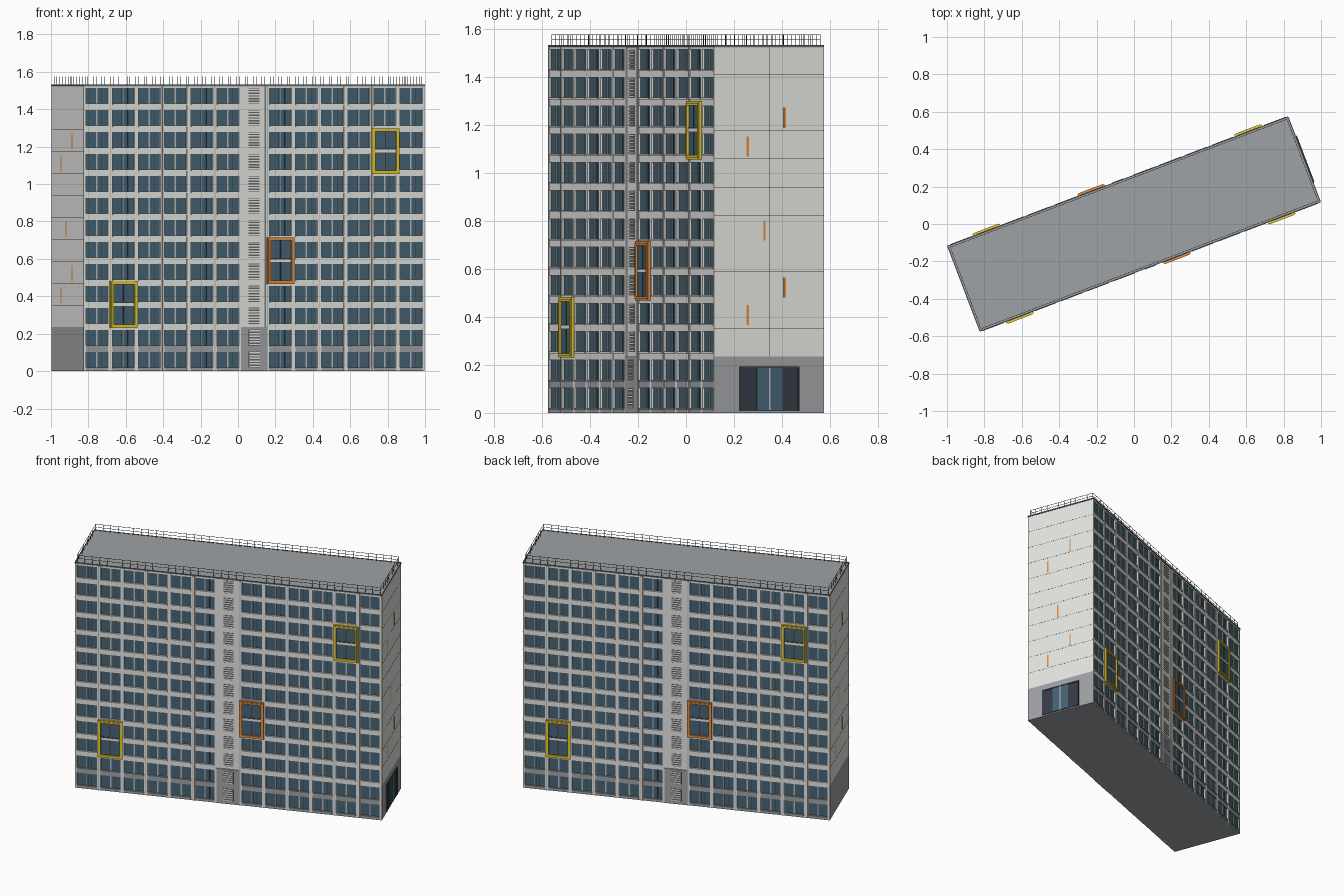
import bpy, bmesh, math
from mathutils import Matrix

if "Cube" in bpy.data.objects:
    bpy.data.objects.remove(bpy.data.objects["Cube"])

L, W, H = 1.946, 0.486, 1.53        # length, depth, height of the block
COLS, FLOORS, FH = 13, 13, 0.1175
CW = L / COLS
BASE_TOP = 2 * FH
ANGLE = math.radians(20.8)
FRONT = -W / 2                      # facade outer plane
WALL = FRONT + 0.012                # recessed wall plane
END = L / 2
TOP = H - 0.008


def material(name, rgb):
    m = bpy.data.materials.new(name)
    m.diffuse_color = (*rgb, 1)
    m.use_nodes = True
    m.node_tree.nodes["Principled BSDF"].inputs["Base Color"].default_value = m.diffuse_color
    return m


LIGHT = material("light concrete", (0.79, 0.785, 0.76))
GREY = material("base grey", (0.345, 0.36, 0.375))
GLASS = material("blue glass", (0.06, 0.125, 0.175))
DARK = material("dark metal", (0.045, 0.048, 0.052))
STEEL = material("grey steel", (0.13, 0.135, 0.14))
NAVY = material("dark slate", (0.035, 0.042, 0.06))
YELLOW = material("yellow", (0.85, 0.64, 0.025))
ORANGE = material("orange", (0.85, 0.29, 0.05))
TRIM = material("window trim", (0.48, 0.50, 0.51))


def build(name, mat, boxes, both=True, turned=False):
    """Join boxes (x0,x1,y0,y1,z0,z1); repeat on the opposite side; turn the block."""
    bm = bmesh.new()
    for x0, x1, y0, y1, z0, z1 in boxes:
        for turn in ((0, math.pi) if both else (0,)):
            m = (Matrix.Rotation(ANGLE + turn, 4, 'Z')
                 @ Matrix.Translation(((x0 + x1) / 2, (y0 + y1) / 2, (z0 + z1) / 2))
                 @ Matrix.Diagonal((x1 - x0, y1 - y0, z1 - z0, 1)))
            bmesh.ops.create_cube(bm, size=1, matrix=m)
    me = bpy.data.meshes.new(name)
    bm.to_mesh(me)
    bm.free()
    me.materials.append(mat)
    ob = bpy.data.objects.new(name, me)
    bpy.context.collection.objects.link(ob)
    return ob


def col_x(c):
    return -L / 2 + (c + 0.5) * CW


# Main volumes
build("base_block", GREY, [(-END, END, WALL, -WALL, 0, BASE_TOP)], False)
build("upper_block", LIGHT, [(-END, END, WALL, -WALL, BASE_TOP, TOP)], False)
build("roof", GREY, [(-END, END, FRONT, -FRONT, TOP, H)], False)
build("roof_edge", STEEL,
      [(-END, END, FRONT - 0.003, FRONT + 0.003, H - 0.006, H + 0.002),
       (END - 0.003, END + 0.003, FRONT, -FRONT, H - 0.006, H + 0.002)])

# Windows, sills and mullions
WH = 0.083
glass, mullions, joints, sills, reveals = [], [], [], [], []
for c in range(COLS):
    if c == COLS // 2:
        continue
    x = col_x(c)
    reveals.append((x - CW / 2, x + CW / 2, WALL - 0.002, WALL, 0, TOP))
    for k in range(FLOORS):
        z = k * FH + 0.02
        glass.append((x - 0.061, x + 0.061, WALL - 0.005, WALL, z, z + WH))
        mullions.append((x - 0.004, x + 0.004, WALL - 0.008, WALL, z, z + WH))
        joints.append((x + 0.028, x + 0.030, WALL - 0.006, WALL, z, z + WH))
        sills.append((x - 0.062, x + 0.062, FRONT - 0.005, FRONT, z - 0.007, z))
build("window_reveals", LIGHT, reveals)
build("window_glass", GLASS, glass)
build("window_mullions", TRIM, mullions)
build("window_sash_lines", DARK, joints)
build("window_sills", LIGHT, [s for s in sills if s[4] > 0.14])
build("base_window_sills", GREY, [s for s in sills if s[4] <= 0.14])

# Floor bands, left and right of the stair bay
half = CW / 2


def bands(ks):
    out = []
    for k in ks:
        z0, z1 = max(0, k * FH - FH + 0.02 + WH), min(TOP, k * FH + 0.02)
        out += [(-END, -half, FRONT, WALL, z0, z1), (half, END, FRONT, WALL, z0, z1)]
    return out


build("floor_bands", LIGHT, bands(range(2, FLOORS + 1)))
build("base_floor_bands", GREY, bands((0, 1)))

# Piers between the window columns, with joint strips on every other one
piers, strips = [], []
for i in range(COLS + 1):
    x = -END + i * CW
    x0, x1 = max(-END, x - 0.0115), min(END, x + 0.0115)
    piers.append((x0, x1, FRONT - 0.001, WALL, 0, TOP))
    if 0 < i < COLS and i % 2:
        strips.append((x - 0.002, x + 0.002, FRONT - 0.003, FRONT, 0, TOP))
build("piers", LIGHT, piers)
build("joint_strips", TRIM, strips)

# Stair bay with louvred openings
build("stair_wall", LIGHT, [(-half, half, FRONT + 0.004, WALL, BASE_TOP, TOP)])
build("stair_base_wall", GREY, [(-half, half, FRONT - 0.002, WALL, 0, BASE_TOP)])
openings, slats = [], []
for k in range(FLOORS):
    z = k * FH + 0.018
    f = FRONT - 0.002 if k < 2 else FRONT + 0.004
    openings.append((-0.032, 0.032, f - 0.001, f, z, z + 0.086))
    for s in range(6):
        zs = z + 0.003 + s * 0.0145
        slats.append((-0.032, 0.032, f - 0.004, f, zs, zs + 0.0075))
build("stair_openings", STEEL, openings)
build("stair_slats", LIGHT, slats)


# Coloured projecting frames around pairs of windows
def ring(x, z0, z1, w, t, f):
    return [(x - w, x - w + t, f, WALL, z0, z1), (x + w - t, x + w, f, WALL, z0, z1),
            (x - w + t, x + w - t, f, WALL, z0, z0 + t),
            (x - w + t, x + w - t, f, WALL, z1 - t, z1)]


def frame(x, z0, z1):
    return (ring(x, z0, z1, 0.078, 0.007, FRONT - 0.012)
            + ring(x, z0 + 0.007, z1 - 0.007, 0.071, 0.011, FRONT - 0.016))


yellow = [(col_x(1), 0.23, 0.482), (col_x(11), 1.055, 1.298)]
orange = [(col_x(7), 0.467, 0.715)]
build("yellow_window_frames", YELLOW, [b for a in yellow for b in frame(*a)])
build("orange_window_frames", ORANGE, [b for a in orange for b in frame(*a)])

# Double-height glazing inside the coloured frames
panes, bars, rails, dividers = [], [], [], []
for x, z0, z1 in yellow + orange:
    zm = (z0 + z1) / 2
    f = FRONT - 0.006
    panes.append((x - 0.061, x + 0.061, f, WALL, z0 + 0.017, z1 - 0.017))
    bars.append((x - 0.058, x + 0.058, f - 0.004, WALL, zm - 0.007, zm + 0.007))
    rails.append((x - 0.058, x + 0.058, f - 0.002, WALL, zm + 0.007, zm + 0.013))
    dividers.append((x - 0.003, x + 0.003, f - 0.002, WALL, z0 + 0.017, z1 - 0.017))
build("framed_glass", GLASS, panes)
build("framed_crossbars", LIGHT, bars)
build("framed_rails", DARK, rails)
build("framed_dividers", DARK, dividers)

# End walls: cladding, panel seams and accent bars
build("end_cladding", LIGHT, [(END - 0.01, END + 0.002, FRONT, -FRONT, BASE_TOP, TOP)])
build("end_base", GREY, [(END - 0.01, END + 0.002, FRONT, -FRONT, 0, BASE_TOP)])
face = END + 0.002
seams = [(face - 0.001, face + 0.0004, FRONT, -FRONT, k * FH - 0.0007, k * FH + 0.0007)
         for k in range(3, FLOORS)]
seams += [(face - 0.001, face + 0.0004, v - 0.0008, v + 0.0008, BASE_TOP, TOP)
          for v in (0, W / 4)]
build("panel_seams", DARK, seams)
build("accent_bars", ORANGE,
      [(face - 0.001, face + 0.001, v - 0.005, v + 0.005, z, z + 0.084)
       for v, z in ((0.07, 1.187), (-0.096, 1.067), (-0.021, 0.717), (0.07, 0.48), (-0.096, 0.365))])

# Entrance on the right end only
build("entrance_surround", NAVY, [(face - 0.001, face + 0.003, -0.13, 0.135, 0.008, 0.192)], False)
build("entrance_glass", GLASS, [(face, face + 0.005, -0.057, 0.057, 0.012, 0.187)], False)
build("entrance_trim", DARK,
      [(face, face + 0.007, s * 0.129 - 0.004, s * 0.129 + 0.004, 0.008, 0.192) for s in (-1, 1)]
      + [(face, face + 0.007, -0.133, 0.133, 0.186, 0.194)], False)
build("entrance_mullion", TRIM, [(face, face + 0.007, -0.003, 0.003, 0.012, 0.186)], False)

# Roof railing: posts and two rails
rx, ry, top, r = END - 0.01, W / 2 - 0.01, 1.576, 0.001
rail = []
for z in (top - r, top - 0.022):
    rail += [(-rx, rx, -ry - r, -ry + r, z - r, z + r), (rx - r, rx + r, -ry, ry, z - r, z + r)]
for i in range(41):
    x = -rx + 2 * rx * i / 40
    rail.append((x - r, x + r, -ry - r, -ry + r, H, top))
for i in range(1, 11):
    y = -ry + 2 * ry * i / 11
    rail.append((rx - r, rx + r, y - r, y + r, H, top))
build("roof_railing", DARK, rail)
